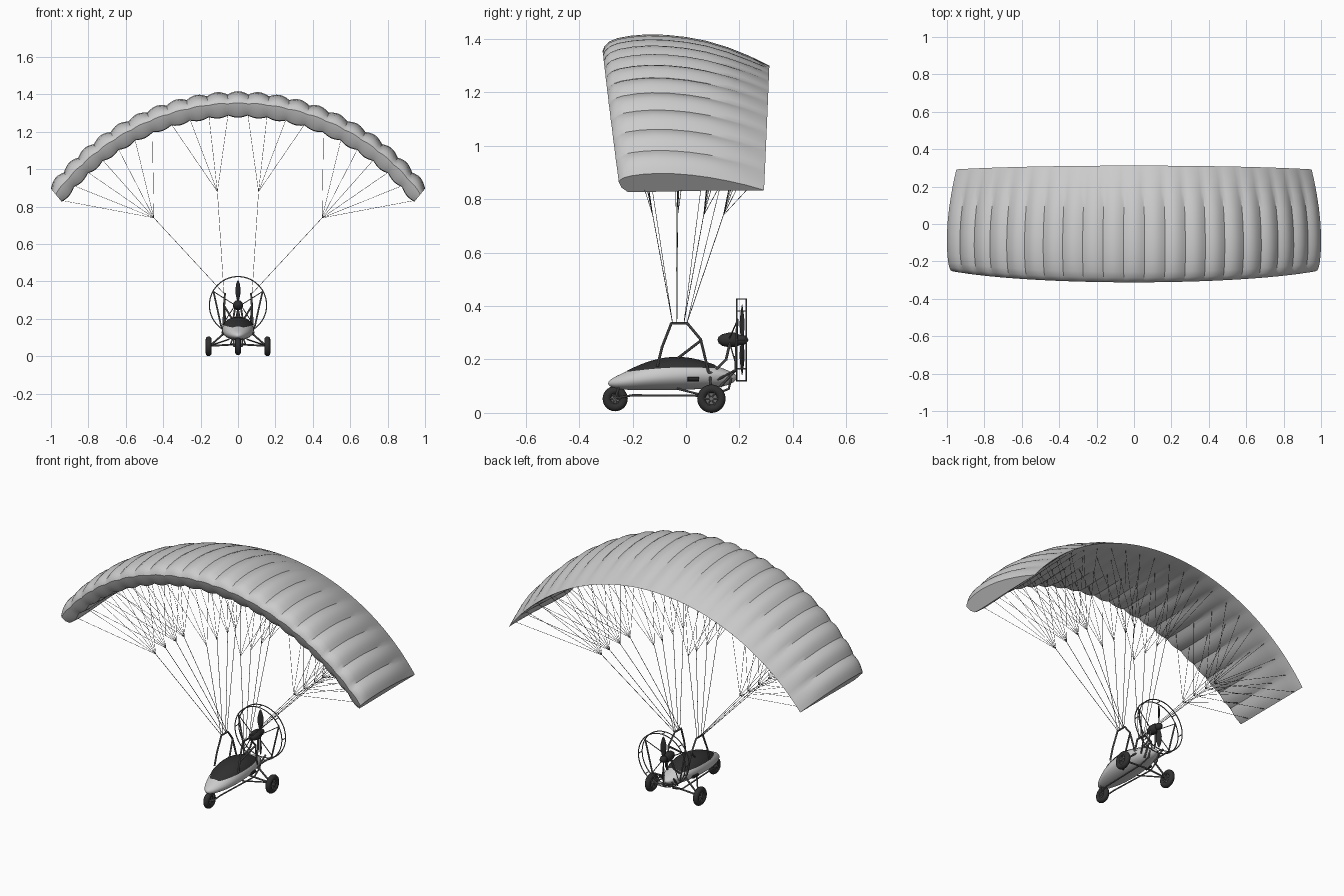
import bpy, bmesh
from math import sin, cos, pi, radians
from mathutils import Vector

if "Cube" in bpy.data.objects:
    bpy.data.objects.remove(bpy.data.objects["Cube"])


def material(name, v):
    m = bpy.data.materials.new(name)
    m.diffuse_color = (v, v, v * 1.05, 1)
    m.use_nodes = True
    m.node_tree.nodes["Principled BSDF"].inputs["Base Color"].default_value = m.diffuse_color
    return m


DARK = material("dark", 0.03)
METAL = material("metal", 0.15)


def finish(bm, name, mat=None, angle=35):
    bmesh.ops.recalc_face_normals(bm, faces=bm.faces)
    me = bpy.data.meshes.new(name)
    bm.to_mesh(me)
    bm.free()
    ob = bpy.data.objects.new(name, me)
    bpy.context.collection.objects.link(ob)
    if mat:
        me.materials.append(mat)
    bpy.ops.object.select_all(action='DESELECT')
    ob.select_set(True)
    bpy.context.view_layer.objects.active = ob
    bpy.ops.object.shade_smooth_by_angle(angle=radians(angle))
    return ob


def loft(bm, rows, closed=True, loop=False, caps=True):
    """Skin a list of equal-length point rows."""
    vs = [[bm.verts.new(p) for p in r] for r in rows]
    n = len(rows[0])
    for i in range(len(rows) if loop else len(rows) - 1):
        a, b = vs[i], vs[(i + 1) % len(rows)]
        for j in range(n if closed else n - 1):
            k = (j + 1) % n
            bm.faces.new((a[j], a[k], b[k], b[j]))
    if caps and closed and not loop:
        bm.faces.new(vs[0])
        bm.faces.new(vs[-1])


def lathe(bm, prof, c, axis, n=32, closed=False):
    """Revolve (radius, offset) points about the x or y axis through c."""
    rows = []
    for i in range(n):
        t = 2 * pi * i / n
        rows.append([Vector(c) + (Vector((o, r * cos(t), r * sin(t))) if axis == 'x'
                                  else Vector((r * cos(t), o, r * sin(t)))) for r, o in prof])
    loft(bm, rows, closed=closed, loop=True)


def tube(bm, pts, r, n=8):
    for a, b in zip(pts, pts[1:]):
        a, b = Vector(a), Vector(b)
        d = (b - a).normalized()
        u = d.orthogonal().normalized()
        w = d.cross(u)
        loft(bm, [[p + r * (u * cos(2 * pi * k / n) + w * sin(2 * pi * k / n)) for k in range(n)]
                  for p in (a - d * r * 0.4, b + d * r * 0.4)])


def ring(r, n=8):
    return [(r * cos(2 * pi * k / n), r * sin(2 * pi * k / n)) for k in range(n)]


# Wing: airfoil (chord fraction, height, cell bulge) swept along an arc
CELLS, SUB, TIP = 21, 6, radians(52.3)
FOIL = [(1, 0, 0), (.88, .030, .4), (.75, .056, .8), (.62, .077, 1), (.5, .091, 1), (.38, .099, 1),
        (.27, .101, 1), (.17, .096, 1), (.09, .087, 1), (.04, .076, .9), (.01, .062, .6), (0, .05, .3),
        (.02, .015, -.2), (.06, -.01, -.7), (.15, -.012, -.8), (.35, -.008, -.8), (.6, -.003, -.6),
        (.85, -.001, -.3), (.99, -.002, 0)]


def wing_point(u, s, h, bulge=0):
    th = u * TIP
    lean = 0.75 * th
    y0, y1 = -0.312 + 0.06 * u * u, 0.312 - 0.02 * u * u
    h = h * (1 - 0.2 * u * u) + bulge
    return Vector((1.2 * sin(th) + h * sin(lean), y0 + s * (y1 - y0), 0.1 + 1.2 * cos(th) + h * cos(lean)))


bm = bmesh.new()
rows = []
for i in range(CELLS * SUB + 1):
    u = 2 * i / (CELLS * SUB) - 1
    puff = 0.016 * sin(pi * (i % SUB) / SUB)
    rows.append([wing_point(u, s, h, b * puff) for s, h, b in FOIL])
loft(bm, rows)
finish(bm, "wing", angle=28)

# Suspension lines: four rows, two cascades per side
bm = bmesh.new()
for sx in (-1, 1):
    for s, ry in ((.18, -.05), (.43, -.034), (.68, -.008), (.88, .003)):
        riser = Vector((sx * .075, ry, .335))
        for first, last, cx, cz, f in ((0, 4, .11, .88, .57), (4, 11, .45, .74, .6)):
            wy = wing_point(.3 if first == 0 else .75, s, 0).y
            knot = Vector((sx * cx, ry + f * (wy - ry), cz))
            tube(bm, [riser, knot], 0.0014, 4)
            for k in range(first, last):
                u = (2 * k + 1) / CELLS
                tube(bm, [knot, wing_point(sx * u, s, 0)], 0.0011, 3)
finish(bm, "suspension_lines", METAL)

# Pod: stations (y, half width, bottom, middle, top)
POD = [(-.292, .006, .104, .11, .116), (-.275, .03, .092, .112, .132), (-.22, .058, .085, .12, .157),
       (-.15, .08, .084, .13, .19), (-.06, .088, .084, .14, .211), (.03, .084, .087, .145, .205),
       (.11, .063, .092, .142, .178), (.17, .035, .105, .137, .155), (.192, .008, .128, .132, .138)]


def pod_point(st, a, k=1.0):
    y, w, zb, zm, zt = st
    return (k * w * cos(a), y, zm + k * sin(a) * ((zt - zm) if sin(a) > 0 else (zm - zb)))


bm = bmesh.new()
loft(bm, [[pod_point(st, 2 * pi * k / 20) for k in range(20)] for st in POD])
finish(bm, "pod", angle=60).modifiers.new("smooth", 'SUBSURF').levels = 2

# Dark windscreen hugging the top of the pod
bm = bmesh.new()
rows = []
for st, half in zip(POD[2:7], (30, 58, 66, 66, 48)):
    rows.append([pod_point(st, pi / 2 + radians(half) * (k / 6 - 1), 1.04) for k in range(13)])
loft(bm, rows, closed=False)
finish(bm, "windscreen", DARK, 60).modifiers.new("smooth", 'SUBSURF').levels = 2

# Side vents
bm = bmesh.new()
for sx in (-1, 1):
    tube(bm, [(sx * .08, .01, .126), (sx * .078, .045, .126)], .009, 10)
finish(bm, "side_vents", DARK)

# Wheels: tyre, rim and spokes
for name, c, r in (("front_wheel", (0, -.265, .053), .047), ("rear_wheel_left", (-.157, .095, .053), .053),
                   ("rear_wheel_right", (.157, .095, .053), .053)):
    bm = bmesh.new()
    lathe(bm, [(r - .016 + a, b) for a, b in ring(.016, 12)], c, 'x', 36, True)
    finish(bm, name + "_tyre", DARK, 50)
    bm = bmesh.new()
    rim = r - .026
    lathe(bm, [(rim, -.012), (rim + .004, -.012), (rim + .004, .012), (rim, .012)], c, 'x', 32, True)
    lathe(bm, [(0.0005, -.016), (.008, -.016), (.008, .016), (.0005, .016)], c, 'x', 16)
    lathe(bm, [(.001, -.004), (rim, -.004), (rim, .004), (.001, .004)], c, 'x', 24)
    for k in range(6):
        t = pi * k / 3
        for o in (-.009, .009):
            tube(bm, [(c[0] + o, c[1], c[2]), (c[0] + o, c[1] + rim * cos(t), c[2] + rim * sin(t))], .003, 6)
    finish(bm, name + "_rim", METAL)

# Chassis tubes and rear axle
bm = bmesh.new()
for sx in (-1, 1):
    tube(bm, [(sx * .022, -.265, .055), (sx * .03, -.2, .066), (sx * .04, .095, .064)], .004)
    tube(bm, [(sx * .022, -.265, .055), (sx * .022, -.25, .1)], .004)
    tube(bm, [(0, .095, .064), (sx * .157, .095, .055)], .005)
    tube(bm, [(sx * .06, .09, .135), (sx * .145, .095, .06)], .005)
    tube(bm, [(sx * .05, -.03, .09), (sx * .145, .095, .058)], .004)
    tube(bm, [(sx * .04, .095, .064), (sx * .03, .16, .09), (sx * .03, .17, .13)], .004)
tube(bm, [(-.022, -.265, .055), (.022, -.265, .055)], .005)
finish(bm, "chassis", METAL)

# Riser frame hoops with braces
bm = bmesh.new()
for sx in (-1, 1):
    tube(bm, [(sx * .078, -.107, .175), (sx * .075, -.09, .245), (sx * .07, -.055, .335), (sx * .07, .005, .335),
              (sx * .075, .055, .275), (sx * .065, .085, .15), (sx * .05, .11, .15)], .005)
    tube(bm, [(sx * .035, -.03, .205), (sx * .073, .052, .268)], .005)
finish(bm, "riser_frame", METAL)

# Engine, mounts, hub
HZ = .273
bm = bmesh.new()
for sx in (-1, 1):
    tube(bm, [(sx * .045, .1, .15), (sx * .025, .15, .2), (sx * .015, .165, .265)], .005)
    tube(bm, [(sx * .035, .13, .1), (sx * .05, .185, .16)], .005)
    for p in ((.085, .165), (.13, .345)):
        tube(bm, [(sx * .015, .16, HZ), (sx * p[0], .192, p[1])], .0025, 6)
    tube(bm, [(sx * .05, .12, .125), (sx * .09, .185, .16), (sx * .132, .192, .35)], .0045)
finish(bm, "engine_mount", METAL)
bm = bmesh.new()
lathe(bm, [(.0005, -.05), (.012, -.046), (.022, -.032), (.027, -.01), (.027, .015), (.02, .032), (.0005, .036)],
      (0, .168, HZ), 'y', 24)
lathe(bm, [(.0005, -.02), (.017, -.018), (.02, 0), (.014, .014), (.0005, .022)], (0, .212, HZ), 'y', 20)
finish(bm, "engine", DARK, 50)

# Two-bladed twisted propeller
bm = bmesh.new()
for s in (-1, 1):
    rows = []
    for d, w, tw in ((.005, .006, 55), (.03, .010, 50), (.06, .016, 38), (.09, .015, 28), (.115, .010, 20), (.132, .003, 15)):
        t = radians(tw)
        ringp = [(w * cos(pi * k / 5), w * .18 * sin(pi * k / 5)) for k in range(10)]
        rows.append([(s * (a * cos(t) - b * sin(t)), .21 + a * sin(t) + b * cos(t), HZ + s * d) for a, b in ringp])
    loft(bm, rows)
finish(bm, "propeller", DARK, 50)

# Propeller cage: two hoops joined by bars
bm = bmesh.new()
for y in (.19, .225):
    lathe(bm, [(.153 + a, b) for a, b in ring(.003, 6)], (0, y, HZ), 'y', 56, True)
for k in range(8):
    x, z = .153 * cos(pi * k / 4 + pi / 2), HZ + .153 * sin(pi * k / 4 + pi / 2)
    tube(bm, [(x, .19, z), (x, .225, z)], .0025, 6)
finish(bm, "propeller_cage", METAL)
